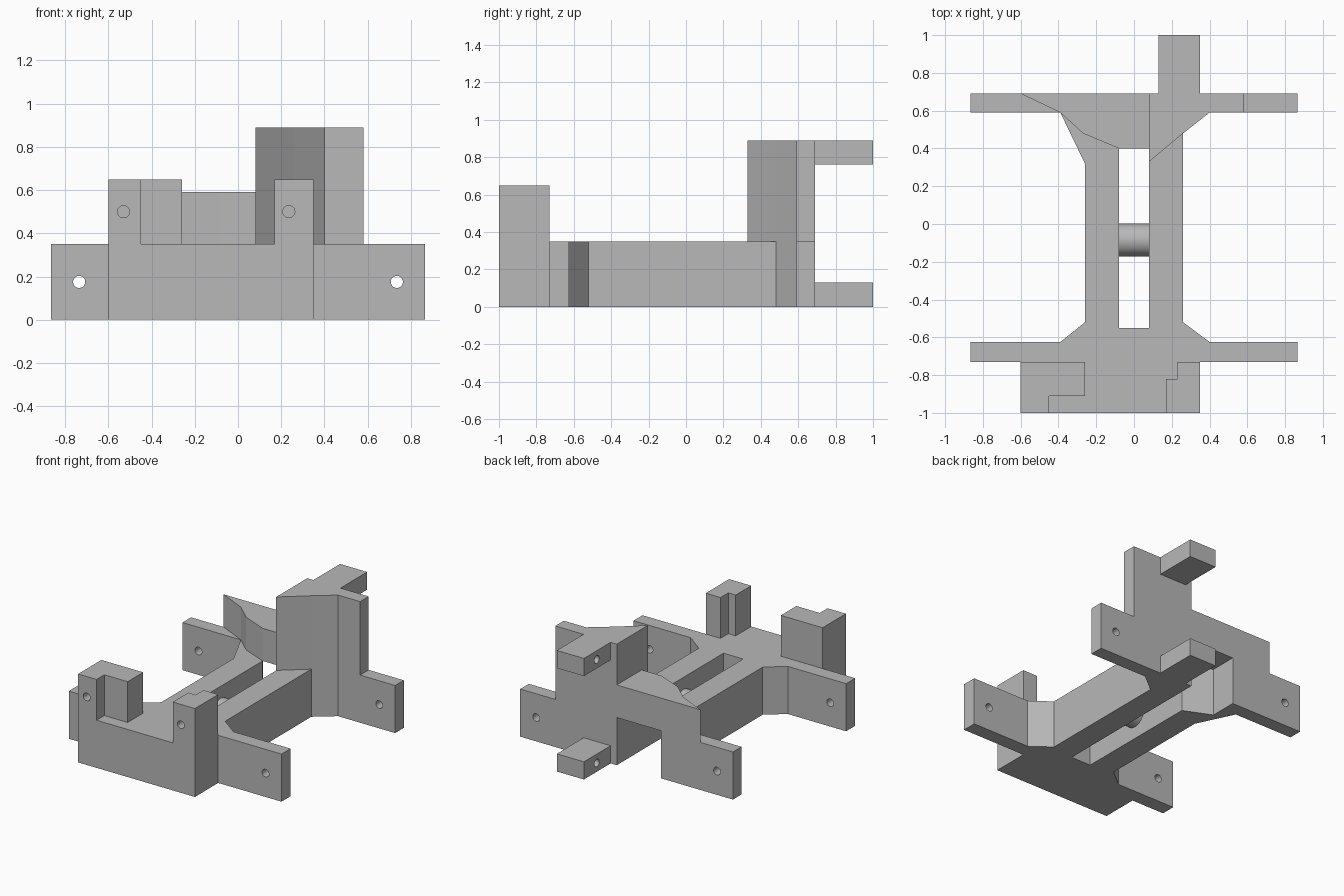
import bpy, bmesh, math
from mathutils import Matrix, Vector

old = bpy.data.objects.get("Cube")
if old:
    bpy.data.objects.remove(old, do_unlink=True)

GREY = (0.48, 0.48, 0.48, 1)
plastic = bpy.data.materials.new("plain_grey")
plastic.use_nodes = True
plastic.diffuse_color = GREY
plastic.node_tree.nodes["Principled BSDF"].inputs["Base Color"].default_value = GREY


def add_object(name, bm):
    bmesh.ops.recalc_face_normals(bm, faces=bm.faces)
    mesh = bpy.data.meshes.new(name)
    bm.to_mesh(mesh)
    bm.free()
    mesh.materials.append(plastic)
    ob = bpy.data.objects.new(name, mesh)
    bpy.context.collection.objects.link(ob)
    return ob


def prism(name, outline, z0, z1):
    """Extrude a plan outline from z0 up to z1."""
    bm = bmesh.new()
    face = bm.faces.new([bm.verts.new((x, y, z0)) for x, y in outline])
    top = bmesh.ops.extrude_face_region(bm, geom=[face])["geom"]
    verts = [g for g in top if isinstance(g, bmesh.types.BMVert)]
    bmesh.ops.translate(bm, verts=verts, vec=(0, 0, z1 - z0))
    return add_object(name, bm)


def box(name, x0, x1, y0, y1, z0, z1):
    return prism(name, [(x0, y0), (x1, y0), (x1, y1), (x0, y1)], z0, z1)


def rod(name, centre, radius, length, axis):
    bm = bmesh.new()
    turn = Matrix.Rotation(math.pi / 2, 4, "Y" if axis == "X" else "X")
    bmesh.ops.create_cone(bm, cap_ends=True, segments=32, radius1=radius,
                          radius2=radius, depth=length,
                          matrix=Matrix.Translation(Vector(centre)) @ turn)
    return add_object(name, bm)


def cut(target, cutter):
    cutter.hide_render = True
    mod = target.modifiers.new("cut", "BOOLEAN")
    mod.operation = "DIFFERENCE"
    mod.solver = "EXACT"
    mod.object = cutter
    bpy.context.view_layer.objects.active = target
    bpy.ops.object.modifier_apply(modifier=mod.name)
    bpy.data.objects.remove(cutter, do_unlink=True)


DECK, WALL, TOWER, POST = 0.35, 0.59, 0.89, 0.65
HOLE = 0.028

# Base: front block, mounting ears, gussets and twin beams in one outline
base = prism("base_frame", [
    (-0.6, -1), (0.35, -1), (0.35, -0.73), (0.865, -0.73), (0.865, -0.625),
    (0.4, -0.625), (0.26, -0.52), (0.26, 0.48), (0.4, 0.59), (0.865, 0.59),
    (0.865, 0.69), (-0.865, 0.69), (-0.865, 0.59), (-0.39, 0.59),
    (-0.26, 0.32), (-0.26, -0.52), (-0.39, -0.625), (-0.865, -0.625),
    (-0.865, -0.73), (-0.6, -0.73)], 0, DECK)

# Central slot, opening out through the back below the low wall
cut(base, prism("slot_cutter", [
    (-0.08, -0.55), (0.08, -0.55), (0.08, 0.75), (-0.28, 0.75),
    (-0.28, 0.49), (-0.08, 0.4)], -0.1, DECK + 0.1))

# Screw holes through the four ears
for x in (-0.735, 0.735):
    for y in (-0.675, 0.64):
        cut(base, rod("ear_hole", (x, y, 0.175), HOLE, 0.3, "Y"))

# Back tower and lower wall
prism("back_tower", [
    (0.08, 0.33), (0.26, 0.48), (0.4, 0.59), (0.58, 0.59), (0.58, 0.69),
    (0.08, 0.69)], DECK, TOWER)
prism("back_low_wall", [
    (-0.6, 0.69), (-0.39, 0.59), (-0.27, 0.48), (-0.08, 0.4), (0.08, 0.4),
    (0.08, 0.69)], DECK, WALL)

# Front posts with stepped corners and blind holes
right_post = prism("front_right_post", [
    (-0.6, -1), (-0.45, -1), (-0.45, -0.91), (-0.26, -0.91), (-0.26, -0.73),
    (-0.6, -0.73)], DECK, POST)
left_post = prism("front_left_post", [
    (0.17, -1), (0.35, -1), (0.35, -0.73), (0.23, -0.73), (0.23, -0.82),
    (0.17, -0.82)], DECK, POST)
for post, x in ((right_post, -0.53), (left_post, 0.235)):
    cut(post, rod("post_hole", (x, -1, 0.5), HOLE, 0.3, "Y"))

# Rear arms with blind side holes
for name, z in (("lower_rear_arm", 0), ("upper_rear_arm", TOWER - 0.13)):
    arm = box(name, 0.13, 0.35, 0.69, 1, z, z + 0.13)
    cut(arm, rod("arm_hole", (0.13, 0.85, z + 0.065), HOLE, 0.3, "X"))

# Cross pin between the beams
pin = rod("cross_pin", (0, -0.085, 0.175), 0.087, 0.16, "X")
bpy.ops.object.select_all(action="DESELECT")
pin.select_set(True)
bpy.context.view_layer.objects.active = pin
bpy.ops.object.shade_smooth_by_angle(angle=math.radians(30))
